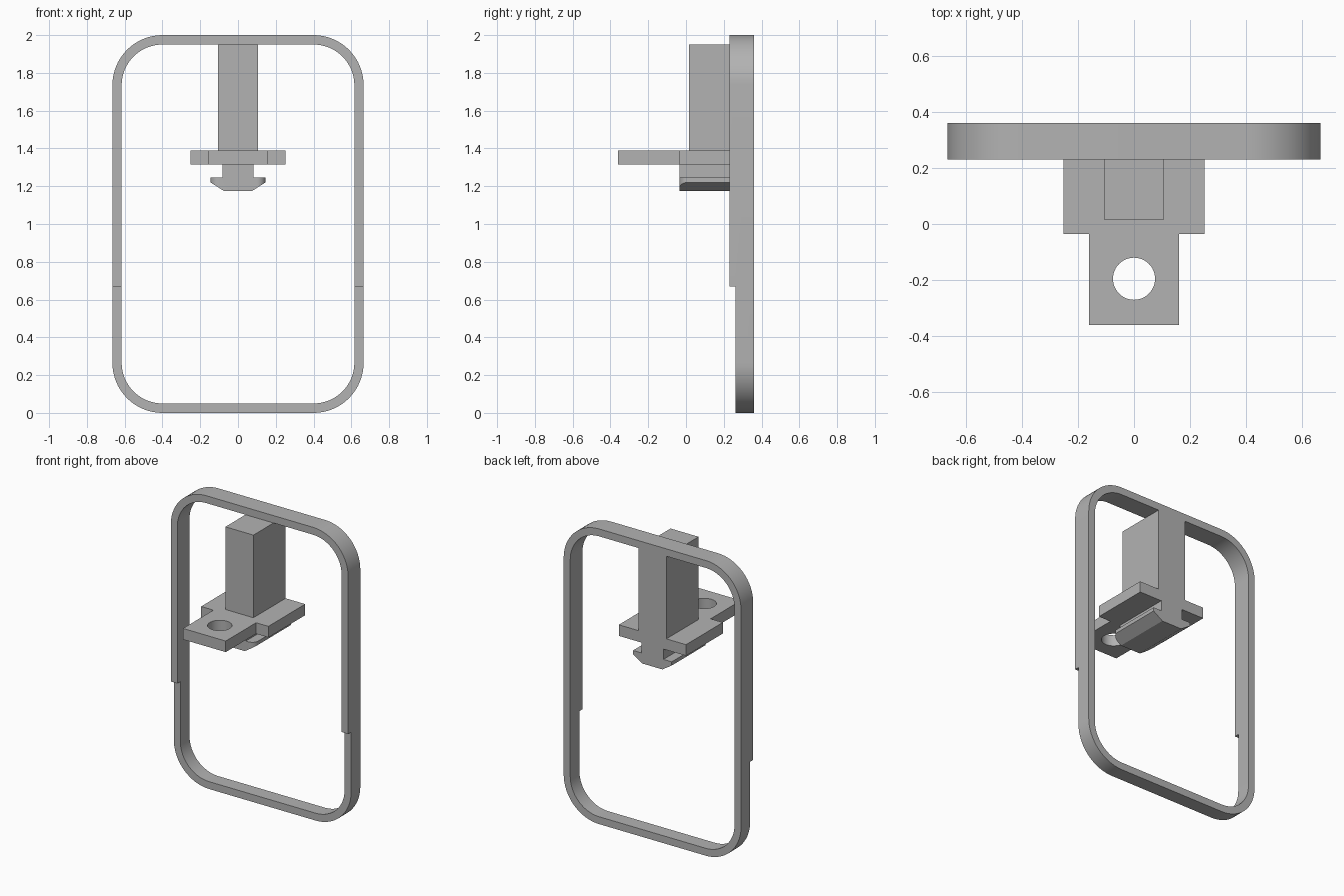
import bpy
import bmesh
from math import cos, sin, pi, radians

cube = bpy.data.objects.get("Cube")
if cube:
    bpy.data.objects.remove(cube, do_unlink=True)

grey = bpy.data.materials.new("plain grey")
grey.use_nodes = True
grey.diffuse_color = (0.45, 0.45, 0.45, 1)
grey.node_tree.nodes["Principled BSDF"].inputs["Base Color"].default_value = (0.45, 0.45, 0.45, 1)

BACK = 0.36       # shared rear plane
TONGUE = -0.36    # front tip of the plate
SHELF = -0.035    # front of the shoulders and hook
STEP_Z = 0.67     # height where the frame gets thinner


def finish(name, bm):
    """Turn a bmesh into an object with the shared material."""
    bmesh.ops.recalc_face_normals(bm, faces=bm.faces)
    mesh = bpy.data.meshes.new(name)
    bm.to_mesh(mesh)
    bm.free()
    mesh.materials.append(grey)
    obj = bpy.data.objects.new(name, mesh)
    bpy.context.collection.objects.link(obj)
    return obj


def prism(name, outline, axis, low, high):
    """Extrude an outline along y (points are x, z) or z (points are x, y)."""
    def place(p, d):
        return (p[0], d, p[1]) if axis == "y" else (p[0], p[1], d)
    bm = bmesh.new()
    face = bm.faces.new([bm.verts.new(place(p, low)) for p in outline])
    top = bmesh.ops.extrude_face_region(bm, geom=[face])["geom"]
    shift = place((0, 0), high - low)
    bmesh.ops.translate(bm, vec=shift, verts=[v for v in top if isinstance(v, bmesh.types.BMVert)])
    return finish(name, bm)


def rect(x0, x1, y0, y1):
    return [(x0, y0), (x1, y0), (x1, y1), (x0, y1)]


def mirrored(half):
    return half + [(-x, y) for x, y in reversed(half)]


def rounded_rect(half_w, low, high, radius, steps):
    points = []
    for corner, (sx, top) in enumerate([(1, True), (-1, True), (-1, False), (1, False)]):
        cx = sx * (half_w - radius)
        cy = high - radius if top else low + radius
        for i in range(steps + 1):
            a = (corner + i / steps) * pi / 2
            points.append((cx + radius * cos(a), cy + radius * sin(a)))
    return points


def boolean(obj, cutter, operation):
    mod = obj.modifiers.new("cut", "BOOLEAN")
    mod.object = cutter
    mod.operation = operation
    mod.solver = "EXACT"
    bpy.context.view_layer.objects.active = obj
    bpy.ops.object.modifier_apply(modifier=mod.name)
    bpy.data.objects.remove(cutter, do_unlink=True)


def smooth(obj):
    bpy.ops.object.select_all(action="DESELECT")
    obj.select_set(True)
    bpy.context.view_layer.objects.active = obj
    bpy.ops.object.shade_smooth_by_angle(angle=radians(25))


# Rounded ring frame, thinner in its lower third
outer = rounded_rect(0.665, 0, 2, 0.265, 16)
inner = rounded_rect(0.616, 0.05, 1.95, 0.216, 16)
bm = bmesh.new()
loops = [[bm.verts.new((x, y, z)) for x, z in pts]
         for pts, y in [(outer, 0.23), (outer, BACK), (inner, BACK), (inner, 0.23)]]
count = len(outer)
for k in range(4):
    a, b = loops[k], loops[(k + 1) % 4]
    for i in range(count):
        j = (i + 1) % count
        bm.faces.new((a[i], a[j], b[j], b[i]))
frame = finish("ring_frame", bm)
boolean(frame, prism("step_cutter", rect(-1, 1, -1, STEP_Z), "y", 0, 0.262), "DIFFERENCE")
smooth(frame)

# Post hanging from the top bar
prism("hanging_post", rect(-0.105, 0.105, 1.39, 1.95), "y", 0.015, BACK)

# Shouldered plate with a round hole in its tongue
plate = prism("mounting_plate", mirrored([(0.16, TONGUE), (0.16, SHELF), (0.252, SHELF), (0.252, BACK)]),
              "z", 1.315, 1.39)
circle = [(0.075 * cos(i * pi / 24), -0.195 + 0.075 * sin(i * pi / 24)) for i in range(48)]
boolean(plate, prism("hole_cutter", circle, "z", 1.2, 1.5), "DIFFERENCE")
smooth(plate)

# Neck and bevelled hook under the plate, front corners rounded
hook = prism("hook_rail", mirrored([(0.075, 1.175), (0.145, 1.22), (0.145, 1.245),
                                    (0.083, 1.245), (0.083, 1.315)]), "y", SHELF, BACK)
plan = rounded_rect(0.1451, SHELF, 0.6, 0.045, 10)
boolean(hook, prism("hook_trim", plan, "z", 1.1, 1.4), "INTERSECT")
smooth(hook)
